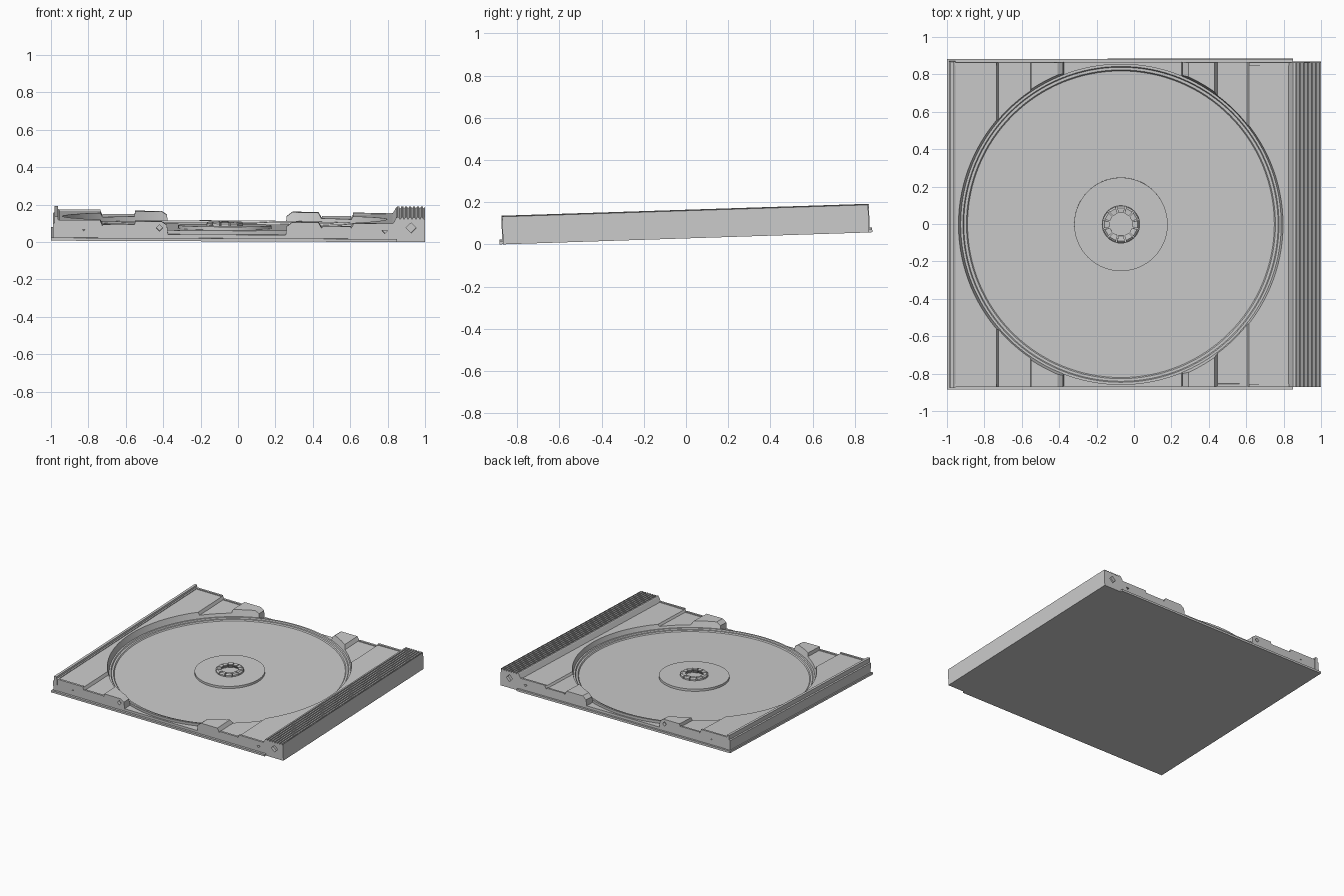
import bpy, bmesh, math
from mathutils import Matrix, Vector

if "Cube" in bpy.data.objects:
    bpy.data.objects.remove(bpy.data.objects["Cube"])

CX = -0.07            # disc centre in x
objs = []


def finish(bm, name, cutter=False, smooth=False):
    bmesh.ops.remove_doubles(bm, verts=bm.verts, dist=1e-5)
    bmesh.ops.recalc_face_normals(bm, faces=bm.faces)
    me = bpy.data.meshes.new(name)
    bm.to_mesh(me)
    bm.free()
    if smooth:
        me.shade_smooth()
        me.set_sharp_from_angle(angle=math.radians(30))
    ob = bpy.data.objects.new(name, me)
    bpy.context.collection.objects.link(ob)
    if cutter:
        ob.hide_render = True
        ob.display_type = 'WIRE'
        ob.hide_set(True)
    objs.append(ob)
    return ob


def prism(name, profile, y0, y1):
    """Extrude an x-z profile along y."""
    bm = bmesh.new()
    f = bm.faces.new([bm.verts.new((x, y0, z)) for x, z in profile])
    g = bmesh.ops.extrude_face_region(bm, geom=[f])
    vs = [v for v in g['geom'] if isinstance(v, bmesh.types.BMVert)]
    bmesh.ops.translate(bm, verts=vs, vec=(0, y1 - y0, 0))
    return finish(bm, name)


def box(name, x0, x1, y0, y1, z0, z1):
    return prism(name, [(x0, z0), (x1, z0), (x1, z1), (x0, z1)], y0, y1)


def lathe(name, profile, seg=128, cutter=False):
    """Revolve a closed r-z profile about the disc axis."""
    bm = bmesh.new()
    rings = []
    for r, z in profile:
        if r == 0:
            rings.append([bm.verts.new((CX, 0, z))] * seg)
        else:
            rings.append([bm.verts.new((CX + r * math.cos(2 * math.pi * i / seg),
                                        r * math.sin(2 * math.pi * i / seg), z))
                          for i in range(seg)])
    for k in range(len(rings)):
        a, b = rings[k], rings[(k + 1) % len(rings)]
        for i in range(seg):
            j = (i + 1) % seg
            vs = list(dict.fromkeys([a[i], a[j], b[j], b[i]]))
            if len(vs) > 2:
                bm.faces.new(vs)
    return finish(bm, name, cutter, True)


def cut(ob, cutter):
    m = ob.modifiers.new(cutter.name, 'BOOLEAN')
    m.operation = 'DIFFERENCE'
    m.solver = 'EXACT'
    m.object = cutter


def hole_cutter(name, holes):
    """Small diamond holes in the front and back walls."""
    bm = bmesh.new()
    for x, z, r in holes:
        for s in (-1, 1):
            M = Matrix.Translation((x, s * 0.865, z)) @ Matrix.Rotation(math.pi / 2, 4, 'X')
            bmesh.ops.create_cone(bm, cap_ends=True, segments=4, radius1=r, radius2=r,
                                  depth=0.04, matrix=M)
    return finish(bm, name, True)


# bottom plate with its small flange past the side walls
box('bottom_plate', -1.0, 0.85, -0.884, 0.884, 0.0, 0.016)

# tray body: stepped corner blocks with a low gap in the middle
tray = prism('tray_body', [
    (-0.965, 0.01), (-0.965, 0.103), (-0.735, 0.103), (-0.725, 0.08), (-0.555, 0.08),
    (-0.55, 0.105), (-0.41, 0.105), (-0.38, 0.085), (-0.375, 0.035),
    (0.255, 0.035), (0.26, 0.08), (0.29, 0.103), (0.43, 0.103), (0.445, 0.074),
    (0.605, 0.074), (0.615, 0.09), (0.85, 0.094), (0.85, 0.01)], -0.868, 0.868)
cut(tray, lathe('recess_cutter', [(0, 0.03), (0.85, 0.03), (0.858, 0.06), (0.872, 0.115),
                                  (0.872, 0.2), (0, 0.2)], cutter=True))
cut(tray, hole_cutter('small_hole_cutter',
                      [(-0.825, 0.07, 0.017), (-0.42, 0.07, 0.017), (0.785, 0.062, 0.017)]))

# disc floor with a stepped rim
lathe('disc_floor', [(0, 0.012), (0.855, 0.012), (0.859, 0.056), (0.845, 0.056),
                     (0.84, 0.048), (0.826, 0.048), (0.82, 0.04), (0, 0.04)])

# raised centre seat
lathe('hub_seat', [(0.1, 0.035), (0.25, 0.035), (0.25, 0.057), (0.1, 0.057)], 96)

# ring of hub teeth
bm = bmesh.new()
N = 12
for k in range(N):
    sect = [(0.1, 0.038), (0.1, 0.068), (0.09, 0.076), (0.062, 0.074), (0.062, 0.066), (0.088, 0.038)]
    sides = []
    for d in (-0.42, 0.42):
        a = 2 * math.pi * (k + d) / N
        sides.append([bm.verts.new((CX + r * math.cos(a), r * math.sin(a), z)) for r, z in sect])
    A, B = sides
    bm.faces.new(A)
    bm.faces.new(B[::-1])
    for i in range(len(sect)):
        j = (i + 1) % len(sect)
        bm.faces.new((A[i], A[j], B[j], B[i]))
finish(bm, 'hub_teeth')

# ribbed hinge spine
prof = [(1.0, 0.0), (0.845, 0.0), (0.825, 0.092), (0.845, 0.128)]
RIBS = 7
w = (0.998 - 0.85) / RIBS
for i in range(RIBS):
    x = 0.85 + i * w
    prof += [(x, 0.133), (x + w * 0.55, 0.133), (x + w * 0.65, 0.123), (x + w * 0.9, 0.123)]
prof += [(0.997, 0.133), (1.0, 0.131)]
spine = prism('hinge_spine', prof, -0.868, 0.868)
cut(spine, hole_cutter('pivot_hole_cutter', [(0.925, 0.075, 0.027)]))

# left edge wall with a thinner upper lip
prism('left_wall', [(-0.99, 0.01), (-0.955, 0.01), (-0.955, 0.108), (-0.962, 0.112),
                    (-0.962, 0.128), (-0.982, 0.128), (-0.982, 0.095), (-0.99, 0.09)],
      -0.872, 0.872)

# thin rails along the top of the front and back edges
for label, s in (('front', -1), ('back', 1)):
    for n, (x0, x1, z) in enumerate([(-0.96, -0.735, 0.11), (-0.725, -0.555, 0.087),
                                     (0.45, 0.605, 0.081), (0.615, 0.83, 0.099)]):
        y = sorted((s * 0.868, s * 0.852))
        box(f'{label}_rail_{n}', x0, x1, y[0], y[1], 0.06, z)

# tilt everything slightly and rest it on the ground
R = Matrix.Rotation(0.0325, 4, 'X') @ Matrix.Rotation(0.004, 4, 'Y')
low = min((R @ v.co).z for o in objs if not o.hide_render for v in o.data.vertices)
T = Matrix.Translation((0, 0, -low)) @ R
for o in objs:
    o.matrix_world = T
